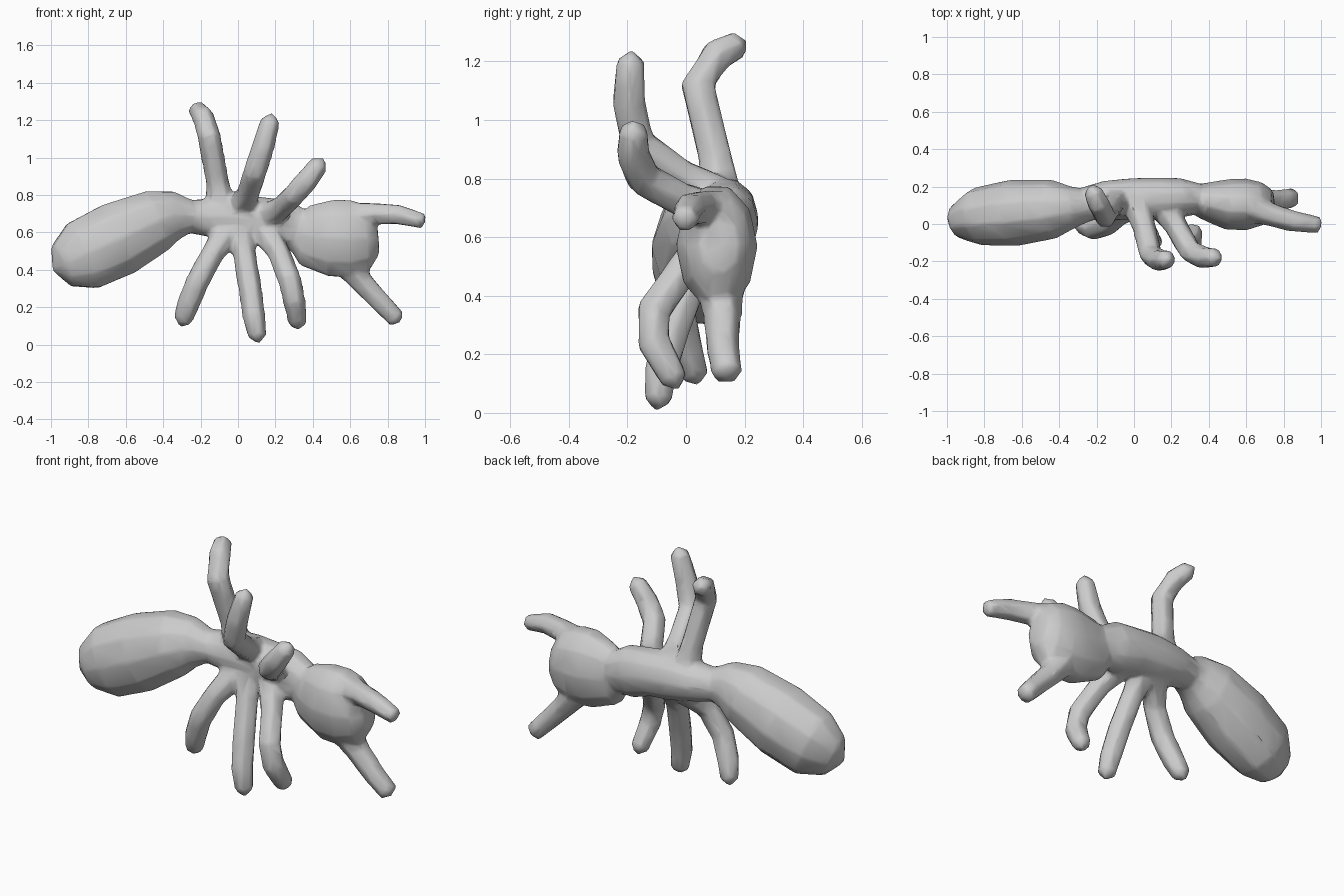
import bpy, bmesh, math
from mathutils import Vector

parts = []


def loft(name, stations, sides, ref, tip_start=0.0, tip_end=0.0):
    """Loft rings (x, y, z, half size along ref, half size across) with pointed ends."""
    ref = Vector(ref)
    pts = [Vector(s[:3]) for s in stations]
    bm = bmesh.new()
    rings = []
    last = len(pts) - 1
    for i, s in enumerate(stations):
        t = (pts[min(i + 1, last)] - pts[max(i - 1, 0)]).normalized()
        u = (ref - t * ref.dot(t)).normalized()
        v = t.cross(u)
        ring = []
        for k in range(sides):
            a = 2 * math.pi * k / sides
            ring.append(bm.verts.new(pts[i] + u * s[3] * math.cos(a) + v * s[4] * math.sin(a)))
        rings.append(ring)
    for a, b in zip(rings, rings[1:]):
        for k in range(sides):
            n = (k + 1) % sides
            bm.faces.new((a[k], a[n], b[n], b[k]))
    ends = ((rings[0], pts[0] + (pts[0] - pts[1]).normalized() * tip_start),
            (rings[-1], pts[-1] + (pts[-1] - pts[-2]).normalized() * tip_end))
    for ring, apex in ends:
        c = bm.verts.new(apex)
        for k in range(sides):
            bm.faces.new((ring[k], ring[(k + 1) % sides], c))
    bmesh.ops.recalc_face_normals(bm, faces=bm.faces)
    me = bpy.data.meshes.new(name)
    bm.to_mesh(me)
    bm.free()
    ob = bpy.data.objects.new(name, me)
    bpy.context.collection.objects.link(ob)
    parts.append(ob)


def limb(name, path, radii, ref, tip=0.03):
    loft(name, [(*p, r, r) for p, r in zip(path, radii)], 6, ref, 0, tip)


# Body: abdomen, thorax and head
loft("abdomen", [
    (-0.94, 0.01, 0.42, 0.095, 0.125), (-0.83, 0.04, 0.475, 0.158, 0.20),
    (-0.64, 0.06, 0.565, 0.18, 0.21), (-0.43, 0.08, 0.665, 0.16, 0.175),
    (-0.33, 0.09, 0.69, 0.115, 0.135), (-0.24, 0.10, 0.685, 0.085, 0.085)],
    10, (0, 1, 0), 0.06, 0.02)
loft("thorax", [
    (-0.29, 0.105, 0.685, 0.085, 0.085), (-0.15, 0.125, 0.68, 0.108, 0.108),
    (0.00, 0.135, 0.675, 0.112, 0.13), (0.12, 0.135, 0.665, 0.114, 0.13),
    (0.24, 0.14, 0.64, 0.108, 0.142), (0.36, 0.135, 0.605, 0.08, 0.11)],
    10, (0, 1, 0))
loft("head", [
    (0.30, 0.13, 0.605, 0.065, 0.09), (0.36, 0.125, 0.585, 0.095, 0.17),
    (0.50, 0.105, 0.57, 0.137, 0.215), (0.60, 0.105, 0.568, 0.14, 0.215),
    (0.69, 0.11, 0.57, 0.115, 0.185), (0.745, 0.115, 0.575, 0.07, 0.10)],
    10, (0, 1, 0), 0, 0.005)

# Antennae
limb("upper_antenna", [(0.60, 0.10, 0.68), (0.73, 0.05, 0.70), (0.86, 0.012, 0.695), (0.99, -0.005, 0.66)],
     (0.09, 0.064, 0.058, 0.046), (0, 1, 0), 0.015)
limb("lower_antenna", [(0.57, 0.115, 0.45), (0.67, 0.125, 0.325), (0.76, 0.125, 0.23), (0.85, 0.14, 0.135)],
     (0.09, 0.067, 0.06, 0.055), (0, 1, 0), 0.025)

# Six legs, each from the thorax to the foot
legs = {
    "upper_rear_leg": [(-0.085, 0.12, 0.72), (-0.11, 0.10, 0.87), (-0.155, 0.04, 1.12),
                       (-0.19, 0.11, 1.225), (-0.22, 0.175, 1.255)],
    "upper_middle_leg": [(0.01, 0.12, 0.73), (0.055, -0.02, 0.81), (0.09, -0.165, 0.92),
                         (0.135, -0.195, 1.06), (0.175, -0.19, 1.20)],
    "upper_front_leg": [(0.14, 0.12, 0.67), (0.23, -0.02, 0.73), (0.30, -0.145, 0.80),
                        (0.37, -0.18, 0.88), (0.435, -0.18, 0.965)],
    "lower_rear_leg": [(-0.05, 0.10, 0.61), (-0.14, 0.00, 0.48), (-0.215, -0.025, 0.34),
                       (-0.265, 0.00, 0.22), (-0.295, 0.03, 0.13)],
    "lower_middle_leg": [(0.01, 0.10, 0.61), (0.035, 0.03, 0.48), (0.065, -0.04, 0.30),
                         (0.085, -0.085, 0.15), (0.105, -0.095, 0.045)],
    "lower_front_leg": [(0.14, 0.10, 0.61), (0.22, -0.01, 0.49), (0.275, -0.11, 0.35),
                        (0.30, -0.11, 0.24), (0.32, -0.04, 0.115)],
}
for name, path in legs.items():
    limb(name, path, (0.085, 0.064, 0.065, 0.063, 0.053), (1, 0, 0), 0.045)

# Fuse all parts into one skin with soft joints, then reduce it
bpy.ops.object.select_all(action='DESELECT')
for ob in parts:
    ob.select_set(True)
bpy.context.view_layer.objects.active = parts[0]
bpy.ops.object.join()
ant = bpy.context.object
ant.name = "ant_body"
skin = ant.modifiers.new("skin", 'REMESH')
skin.mode = 'VOXEL'
skin.voxel_size = 0.012
soft = ant.modifiers.new("soft", 'SMOOTH')
soft.factor = 0.5
soft.iterations = 8
low = ant.modifiers.new("low", 'DECIMATE')
low.ratio = 0.06
bpy.ops.object.shade_smooth()
skin.use_smooth_shade = True
